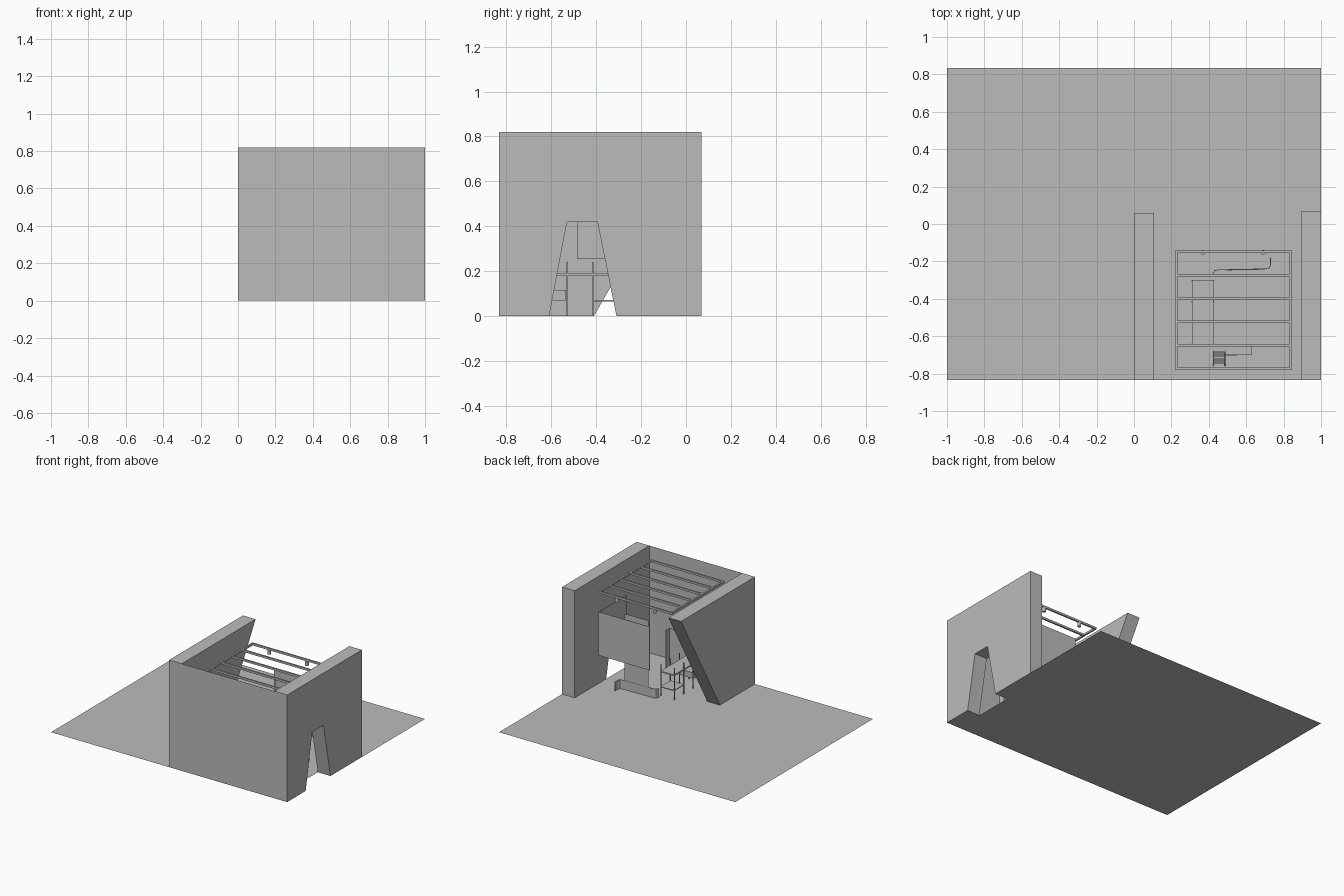
import bpy, bmesh
from mathutils import Vector

cube = bpy.data.objects.get("Cube")
if cube:
    bpy.data.objects.remove(cube, do_unlink=True)

grey = bpy.data.materials.new("plain_grey")
grey.use_nodes = True
grey.diffuse_color = (0.5, 0.5, 0.5, 1)
grey.node_tree.nodes["Principled BSDF"].inputs["Base Color"].default_value = (0.5, 0.5, 0.5, 1)


def finish(name, bm):
    bmesh.ops.recalc_face_normals(bm, faces=bm.faces)
    mesh = bpy.data.meshes.new(name)
    bm.to_mesh(mesh)
    bm.free()
    mesh.materials.append(grey)
    obj = bpy.data.objects.new(name, mesh)
    bpy.context.collection.objects.link(obj)
    return obj


def extrude(name, points, offset):
    """Flat outline pushed along an offset; no offset leaves a sheet."""
    bm = bmesh.new()
    face = bm.faces.new([bm.verts.new(p) for p in points])
    if offset:
        result = bmesh.ops.extrude_face_region(bm, geom=[face], use_keep_orig=True)
        verts = [v for v in result["geom"] if isinstance(v, bmesh.types.BMVert)]
        bmesh.ops.translate(bm, verts=verts, vec=Vector(offset))
    return finish(name, bm)


def box(name, x, y, z):
    outline = [(x[0], y[0], z[0]), (x[1], y[0], z[0]), (x[1], y[1], z[0]), (x[0], y[1], z[0])]
    return extrude(name, outline, (0, 0, z[1] - z[0]))


def screen(name, path, z, thick=0.004):
    """Thin upright sheet following a plan path."""
    bm = bmesh.new()
    rows = [[bm.verts.new((x, y, h)) for x, y in path] for h in z]
    for i in range(len(path) - 1):
        bm.faces.new((rows[0][i], rows[0][i + 1], rows[1][i + 1], rows[1][i]))
    obj = finish(name, bm)
    mod = obj.modifiers.new("thickness", 'SOLIDIFY')
    mod.thickness = thick
    mod.offset = 0
    return obj


FRONT, BACK, TOP, INNER = -0.833, 0.833, 0.82, 0.893

# Ground sheet, notched under the doorway
extrude("ground", [(-1, FRONT, 0), (1, FRONT, 0), (1, -0.61, 0), (INNER, -0.61, 0),
                   (INNER, -0.31, 0), (1, -0.31, 0), (1, BACK, 0), (-1, BACK, 0)], None)

# Enclosing walls
extrude("front_wall", [(0, FRONT, 0), (1, FRONT, 0), (1, FRONT, TOP), (0, FRONT, TOP)], None)
extrude("slanted_wall", [(0, FRONT, 0), (0, -0.41, 0), (0, 0.06, TOP), (0, FRONT, TOP)], (0.107, 0, 0))
extrude("doorway_wall", [(INNER, FRONT, 0), (INNER, -0.61, 0), (INNER, -0.53, 0.42),
                         (INNER, -0.395, 0.42), (INNER, -0.31, 0), (INNER, 0.07, 0),
                         (INNER, 0.07, TOP), (INNER, FRONT, TOP)], (1 - INNER, 0, 0))

# Overhead frame with evenly spaced rails
X0, X1, Y0, STEP, BAR = 0.22, 0.845, -0.78, 0.125, 0.013
FRAME_Z = (0.735, 0.75)
for i in range(6):
    y = Y0 + i * STEP
    box(f"frame_rail_{i}", (X0 + BAR, X1 - BAR), (y, y + BAR), FRAME_Z)
for side, x in (("right", X0), ("left", X1 - BAR)):
    box(f"frame_side_{side}", (x, x + BAR), (Y0, Y0 + 5 * STEP + BAR), FRAME_Z)

# Round hangers under the rear rail
for i, x in enumerate((0.37, 0.69)):
    bm = bmesh.new()
    bmesh.ops.create_cone(bm, cap_ends=True, segments=12, radius1=0.013, radius2=0.013, depth=0.03)
    bmesh.ops.translate(bm, verts=bm.verts, vec=(x, -0.152, 0.72))
    finish(f"hanger_{i}", bm)

# Hanging corner screen below the frame
screen("hanging_screen", [(0.41, -0.147), (0.841, -0.147), (0.841, -0.485)], (0.257, 0.59))

# Low curved screen and the tall panel standing on it
screen("low_curved_screen", [(0.73, -0.18), (0.73, -0.22), (0.722, -0.235), (0.7, -0.24),
                             (0.45, -0.245), (0.43, -0.25), (0.42, -0.27)], (0, 0.07))
screen("tall_panel", [(0.69, -0.242), (0.49, -0.246)], (0, 0.58))

# Desk with shelf, drawer and thin posts
DESK_X, DESK_Y = (0.31, 0.425), (-0.645, -0.30)
box("desk_top", DESK_X, DESK_Y, (0.18, 0.19))
box("desk_shelf", DESK_X, (-0.42, -0.30), (0.065, 0.071))
box("desk_drawer", DESK_X, (-0.645, -0.535), (0.07, 0.115))
for i in range(4):
    y = DESK_Y[0] + i * 0.113
    for side, x in zip(("right", "left"), DESK_X):
        box(f"desk_post_{side}_{i}", (x - 0.003, x + 0.003), (y, y + 0.006), (0, 0.24))

# Folded screen and steps beside the front wall
screen("folded_screen", [(0.63, -0.655), (0.63, -0.70), (0.485, -0.70)], (0, 0.31))
for i in range(7):
    y = -0.76 + i * 0.012
    box(f"step_{i}", (0.425, 0.485), (y, y + 0.008), (0.03 * i, 0.03 * i + 0.008))
for side, x in (("right", 0.422), ("left", 0.485)):
    extrude(f"step_rail_{side}", [(x, -0.76, 0), (x, -0.75, 0), (x, -0.676, 0.19), (x, -0.686, 0.19)],
            (0.004, 0, 0))
